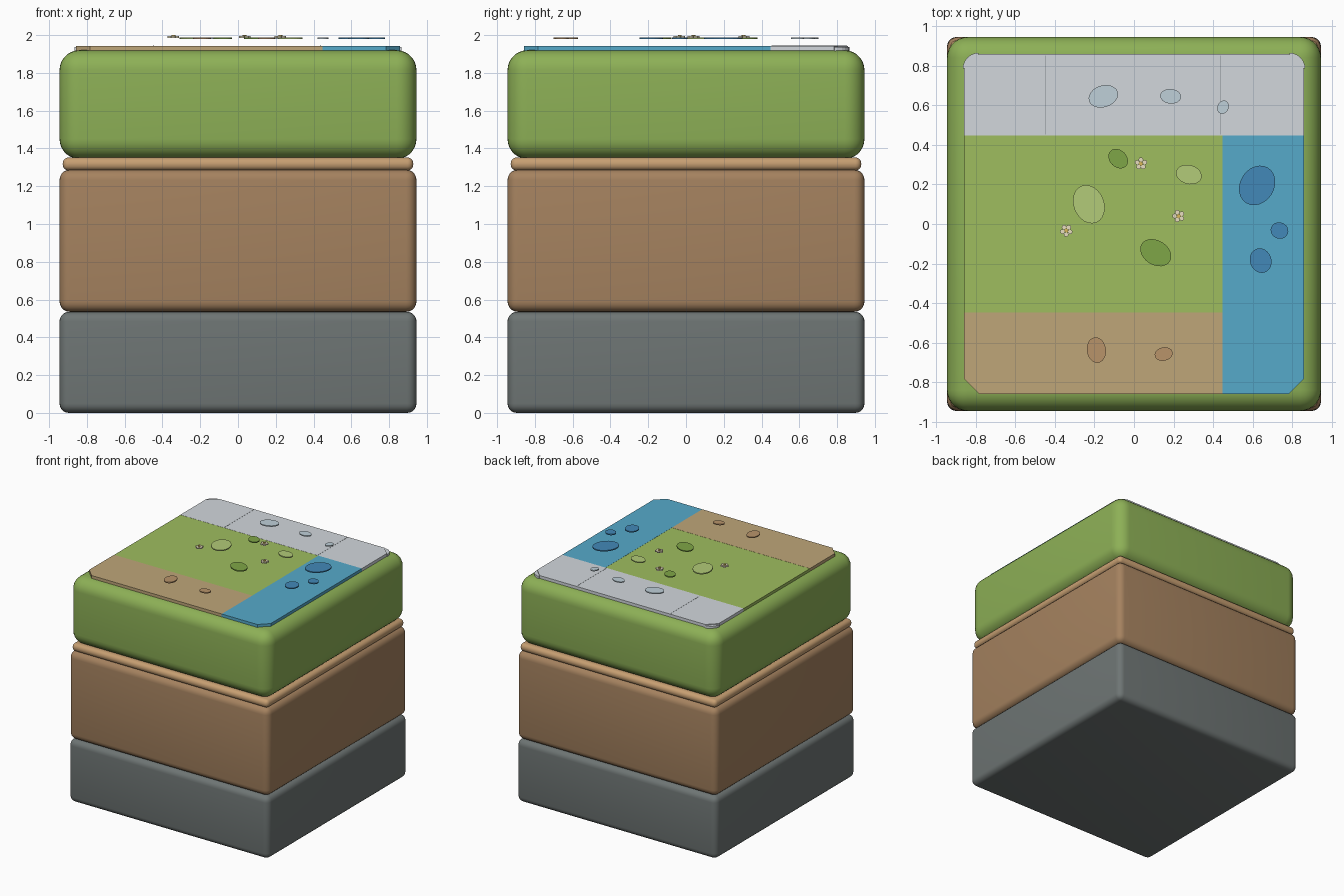
import bpy, bmesh
from math import sin, cos, pi, radians

if "Cube" in bpy.data.objects:
    bpy.data.objects.remove(bpy.data.objects["Cube"])

mats = {}


def material(hexcol):
    if hexcol not in mats:
        m = bpy.data.materials.new("mat_" + hexcol)
        rgb = [int(hexcol[i:i + 2], 16) / 255 for i in (0, 2, 4)]
        m.diffuse_color = [((c + 0.055) / 1.055) ** 2.4 for c in rgb] + [1]
        m.use_nodes = True
        m.node_tree.nodes["Principled BSDF"].inputs["Base Color"].default_value = m.diffuse_color
        mats[hexcol] = m
    return mats[hexcol]


def finish(bm, name, col):
    bmesh.ops.recalc_face_normals(bm, faces=bm.faces)
    me = bpy.data.meshes.new(name)
    bm.to_mesh(me)
    bm.free()
    ob = bpy.data.objects.new(name, me)
    bpy.context.collection.objects.link(ob)
    me.materials.append(material(col))
    return ob


def rounded_block(name, half, z0, z1, bevel, segs, col):
    bm = bmesh.new()
    bmesh.ops.create_cube(bm, size=1)
    for v in bm.verts:
        v.co = (v.co.x * 2 * half, v.co.y * 2 * half, z0 if v.co.z < 0 else z1)
    bmesh.ops.bevel(bm, geom=bm.edges[:], offset=bevel, segments=segs,
                    profile=0.5, affect='EDGES')
    ob = finish(bm, name, col)
    bpy.ops.object.select_all(action='DESELECT')
    bpy.context.view_layer.objects.active = ob
    ob.select_set(True)
    bpy.ops.object.shade_smooth_by_angle(angle=radians(35))


def add_prism(bm, outline, z0, z1):
    lo = [bm.verts.new((x, y, z0)) for x, y in outline]
    hi = [bm.verts.new((x, y, z1)) for x, y in outline]
    bm.faces.new(hi)
    bm.faces.new(lo[::-1])
    n = len(lo)
    for i in range(n):
        bm.faces.new((lo[i], lo[(i + 1) % n], hi[(i + 1) % n], hi[i]))


def slab(name, outline, z0, z1, col):
    bm = bmesh.new()
    add_prism(bm, outline, z0, z1)
    return finish(bm, name, col)


def ellipse(cx, cy, rx, ry, rot, n=24):
    a = radians(rot)
    pts = [(rx * cos(2 * pi * i / n), ry * sin(2 * pi * i / n)) for i in range(n)]
    return [(cx + x * cos(a) - y * sin(a), cy + x * sin(a) + y * cos(a)) for x, y in pts]


# Stacked terrain layers
rounded_block("stone_layer", 0.945, 0.0, 0.535, 0.05, 5, "6E7574")
rounded_block("dirt_layer", 0.945, 0.535, 1.288, 0.055, 5, "A5825F")
rounded_block("dirt_lip", 0.928, 1.283, 1.352, 0.032, 5, "C79F72")
rounded_block("grass_layer", 0.945, 1.345, 1.92, 0.105, 7, "8DB056")

# Inlaid top tiles, outer corners chamfered
E, I, C = 0.858, 0.447, 0.075
Z0, Z1 = 1.91, 1.943
slab("meadow_tile", [(-E, -I), (I, -I), (I, I), (-E, I)], Z0, Z1 - 0.001, "9FBD5F")
slab("path_tile", [(-E, -E + C), (-E + C, -E), (I, -E), (I, -I), (-E, -I)], Z0, Z1, "BFA679")
slab("water_tile", [(I, -E), (E - C, -E), (E, -E + C), (E, I), (I, I)], Z0, Z1, "56AACA")
slab("snow_tile", [(-E, I), (E, I), (E, E - C), (E - C, E), (-E + C, E), (-E, E - C)],
     Z0, Z1, "D2D7DC")

# Rounded snow rims at the back corners
for side, s in (("left", -1), ("right", 1)):
    arc = [(s * (0.785 + 0.08 * sin(t * pi / 12)), 0.785 + 0.08 * cos(t * pi / 12))
           for t in range(7)]
    slab("snow_corner_" + side, arc + [(s * 0.78, 0.78)], Z0, Z1 - 0.006, "D2D7DC")

# Seams between tiles
for i, (x, y, w, d) in enumerate([(-I, 0.652, 0.003, 0.2), (0.437, 0.652, 0.003, 0.2)]):
    slab("snow_seam_%d" % i, [(x - w, y - d), (x + w, y - d), (x + w, y + d), (x - w, y + d)],
         Z1 - 0.005, Z1 + 0.001, "AAB0B5")

# Thin spots hovering just above the tiles
spots = {
    ("snow_patch", "BFD0D9"): [(-.155, .645, .076, .055, 18), (.185, .645, .053, .037, -5),
                               (.45, .59, .028, .035, -25)],
    ("dark_grass_patch", "7FA647"): [(-.08, .33, .055, .043, -45), (.11, -.145, .084, .062, -32)],
    ("light_grass_patch", "B2CB78"): [(.277, .25, .066, .048, -15), (-.228, .10, .077, .1, 22)],
    ("deep_water", "4289B8"): [(.622, .195, .086, .105, -32), (.735, -.033, .045, .041, -20),
                               (.64, -.185, .054, .063, 20)],
    ("path_pebble", "B8946A"): [(-.19, -.637, .048, .065, 8), (.15, -.657, .046, .034, 12)],
}
for (name, col), items in spots.items():
    for i, it in enumerate(items):
        slab("%s_%d" % (name, i + 1), ellipse(*it), 1.979, 1.988, col)

# Five-petalled flowers
for i, (x, y) in enumerate([(.035, .305), (.225, .04), (-.342, -.033)]):
    bm = bmesh.new()
    for k in range(5):
        a = pi / 2 + k * 2 * pi / 5 + i * 0.3
        add_prism(bm, ellipse(x + .02 * cos(a), y + .02 * sin(a), .012, .012, 0, 12), 1.984, 1.995)
    finish(bm, "flower_petals_%d" % (i + 1), "E8DFC0")
    slab("flower_centre_%d" % (i + 1), ellipse(x, y, .01, .01, 0, 12), 1.986, 2.0, "D9B95A")
